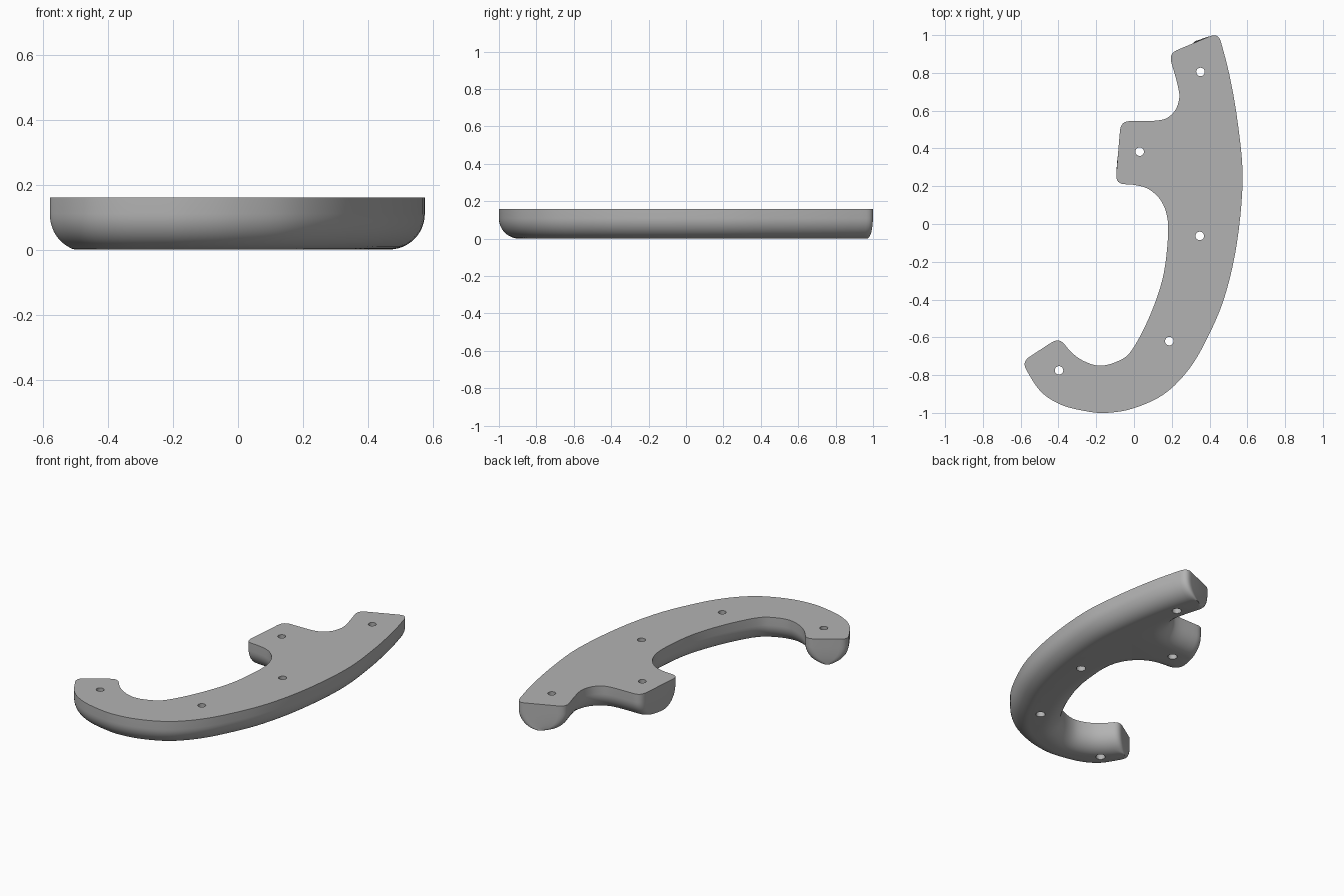
import bpy, bmesh, math
from mathutils import Vector, Matrix

if "Cube" in bpy.data.objects:
    bpy.data.objects.remove(bpy.data.objects["Cube"])

HEIGHT, FILLET, CORNER = 0.16, 0.11, 0.05

# Side walls, counter-clockwise; straight flat ends join one to the next
outer_side = [(-.595, -.73), (-.5, -.88), (-.39, -.955), (-.26, -.99), (-.145, -1),
              (0, -.975), (.16, -.9), (.29, -.77), (.39, -.6), (.48, -.385),
              (.545, -.1), (.575, .24), (.55, .53), (.505, .79), (.447, 1.013)]
upper_notch = [(.183, .902), (.205, .83), (.23, .74), (.24, .67), (.22, .605),
               (.177, .563), (.124, .548), (.03, .545), (-.07, .545)]
lower_notch = [(-.098, .212), (0, .207), (.08, .183), (.145, .12), (.178, .024),
               (.177, -.11), (.15, -.295), (.08, -.495), (-.013, -.67),
               (-.087, -.727), (-.183, -.75), (-.273, -.722), (-.34, -.67), (-.395, -.6)]
holes = [(.352, .805), (.03, .383), (.348, -.063), (.187, -.62), (-.397, -.775)]


def smooth_path(points, steps=5):
    """Catmull-Rom curve through the points."""
    p = [Vector(q) for q in points]
    p = [2 * p[0] - p[1]] + p + [2 * p[-1] - p[-2]]
    path = []
    for a, b, c, d in zip(p, p[1:], p[2:], p[3:]):
        for i in range(steps):
            t = i / steps
            path.append(0.5 * (2 * b + (c - a) * t + (2 * a - 5 * b + 4 * c - d) * t ** 2
                               + (3 * b - a - 3 * c + d) * t ** 3))
    return path + [p[-2]]


def inset_path(path, dist):
    """Move a wall into the body, which lies on its left."""
    moved = []
    for i, p in enumerate(path):
        t = (path[min(i + 1, len(path) - 1)] - path[max(i - 1, 0)]).normalized()
        moved.append(p + Vector((-t.y, t.x)) * dist)
    return moved


sides = [smooth_path(s) for s in (outer_side, upper_notch, lower_notch)]


def rounded(corner, start, end, n=6):
    """Curve that cuts a corner."""
    return [start * (1 - t) ** 2 + corner * 2 * t * (1 - t) + end * t * t
            for t in (i / n for i in range(n + 1))]


def outline(dist):
    """Closed section with the walls inset and the end corners rounded."""
    walls = [inset_path(s, dist) for s in sides]
    loop = []
    for k, wall in enumerate(walls):
        before, after = walls[k - 1][-1], walls[(k + 1) % 3][0]
        first, last = wall[0], wall[-1]
        r0 = min(CORNER, 0.45 * (before - first).length)
        r1 = min(CORNER, 0.45 * (after - last).length)
        loop += rounded(first, first + (before - first).normalized() * r0,
                        first + (wall[2] - first).normalized() * r0)
        base = sides[k]
        loop += [w for w, b in zip(wall, base)
                 if min((b - base[0]).length, (b - base[-1]).length) > CORNER * 1.3]
        loop += rounded(last, last + (wall[-3] - last).normalized() * r1,
                        last + (after - last).normalized() * r1)
    return loop


def mesh_object(name, bm):
    bmesh.ops.recalc_face_normals(bm, faces=bm.faces)
    mesh = bpy.data.meshes.new(name)
    bm.to_mesh(mesh)
    bm.free()
    obj = bpy.data.objects.new(name, mesh)
    bpy.context.collection.objects.link(obj)
    return obj


# Handle body: flat top, upright walls, round lower edges
levels = [(HEIGHT, 0)]
for i in range(13):
    a = math.pi / 2 * i / 12
    levels.append((FILLET * (1 - math.sin(a)), FILLET * (1 - math.cos(a))))
bm = bmesh.new()
rings = [[bm.verts.new((p.x, p.y, z)) for p in outline(d)] for z, d in levels]
for up, low in zip(rings, rings[1:]):
    for i in range(len(up)):
        bm.faces.new((up[i - 1], low[i - 1], low[i], up[i]))
bm.faces.new(rings[0])
bm.faces.new(rings[-1][::-1])
handle = mesh_object("handle_scale", bm)

# Pin holes, slightly wider underneath
bm = bmesh.new()
for x, y in holes:
    bmesh.ops.create_cone(bm, cap_ends=True, segments=24, radius1=0.028, radius2=0.022,
                          depth=HEIGHT + 0.04,
                          matrix=Matrix.Translation((x, y, HEIGHT / 2)))
cutter = mesh_object("pin_hole_cutter", bm)
cutter.hide_render = True

cut = handle.modifiers.new("pin_holes", 'BOOLEAN')
cut.operation, cut.solver, cut.object = 'DIFFERENCE', 'EXACT', cutter
for o in bpy.context.selected_objects:
    o.select_set(False)
handle.select_set(True)
bpy.context.view_layer.objects.active = handle
bpy.ops.object.modifier_apply(modifier=cut.name)
bpy.data.objects.remove(cutter)
bpy.ops.object.shade_smooth_by_angle(angle=math.radians(35))

# Plain grey finish
grey = bpy.data.materials.new("plain_grey")
grey.use_nodes = True
colour = (0.45, 0.45, 0.45, 1)
grey.diffuse_color = colour
grey.node_tree.nodes["Principled BSDF"].inputs["Base Color"].default_value = colour
handle.data.materials.clear()
handle.data.materials.append(grey)
